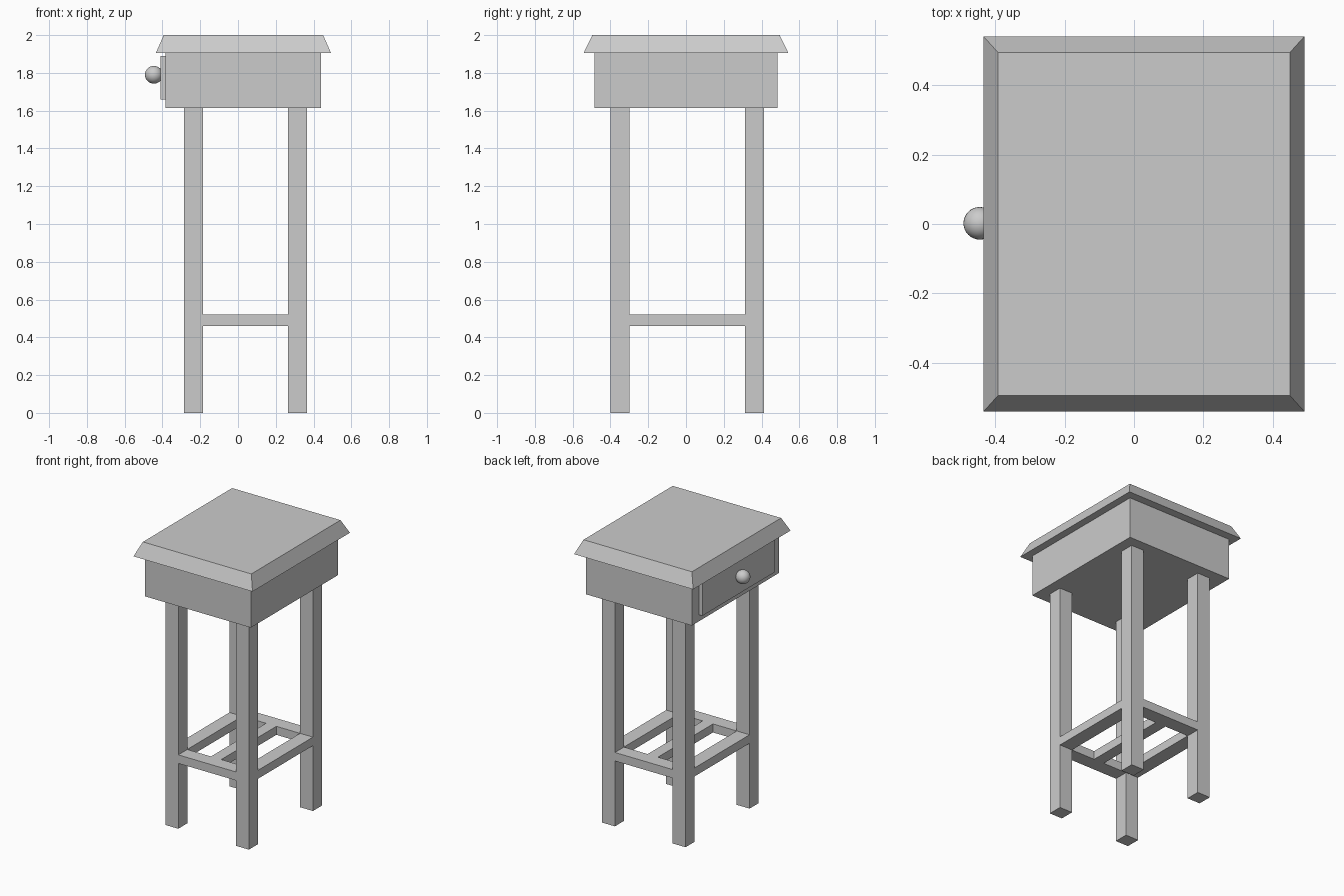
import bpy

if "Cube" in bpy.data.objects:
    bpy.data.objects.remove(bpy.data.objects["Cube"])

def box(name, x, y, z):
    """Box from (min, max) ranges on each axis."""
    bpy.ops.mesh.primitive_cube_add(size=1, location=[sum(r) / 2 for r in (x, y, z)])
    ob = bpy.context.object
    ob.name = name
    for v in ob.data.vertices:
        for i, r in enumerate((x, y, z)):
            v.co[i] *= r[1] - r[0]
    return ob

# Table top with sloping edges
top = box("table_top", (-0.435, 0.4925), (-0.542, 0.542), (1.905, 2.0))
for v in top.data.vertices:
    if v.co.z > 0:
        v.co.x *= 0.422 / 0.46375
        v.co.y *= 0.496 / 0.542

# Drawer case, drawer front and knob
box("drawer_case", (-0.385, 0.44), (-0.485, 0.485), (1.615, 1.905))
box("drawer_front", (-0.411, -0.385), (-0.405, 0.405), (1.66, 1.89))
bpy.ops.mesh.primitive_uv_sphere_add(segments=32, ring_count=16, radius=0.047,
                                     location=(-0.4455, 0.002, 1.79))
bpy.context.object.name = "drawer_knob"
bpy.ops.object.shade_smooth()

# Four square legs
leg_x = {"left": (-0.285, -0.185), "right": (0.265, 0.365)}
leg_y = {"front": (-0.40, -0.30), "back": (0.312, 0.412)}
for ny, y in leg_y.items():
    for nx, x in leg_x.items():
        box(f"{ny}_{nx}_leg", x, y, (0, 1.615))

# Stretchers flush with the legs, plus a middle bar
rail_z = (0.46, 0.52)
for ny, y in leg_y.items():
    box(f"{ny}_stretcher", (-0.185, 0.265), y, rail_z)
for nx, x in leg_x.items():
    box(f"{nx}_stretcher", x, (-0.30, 0.312), rail_z)
box("middle_stretcher", (0.0, 0.08), (-0.30, 0.312), rail_z)
